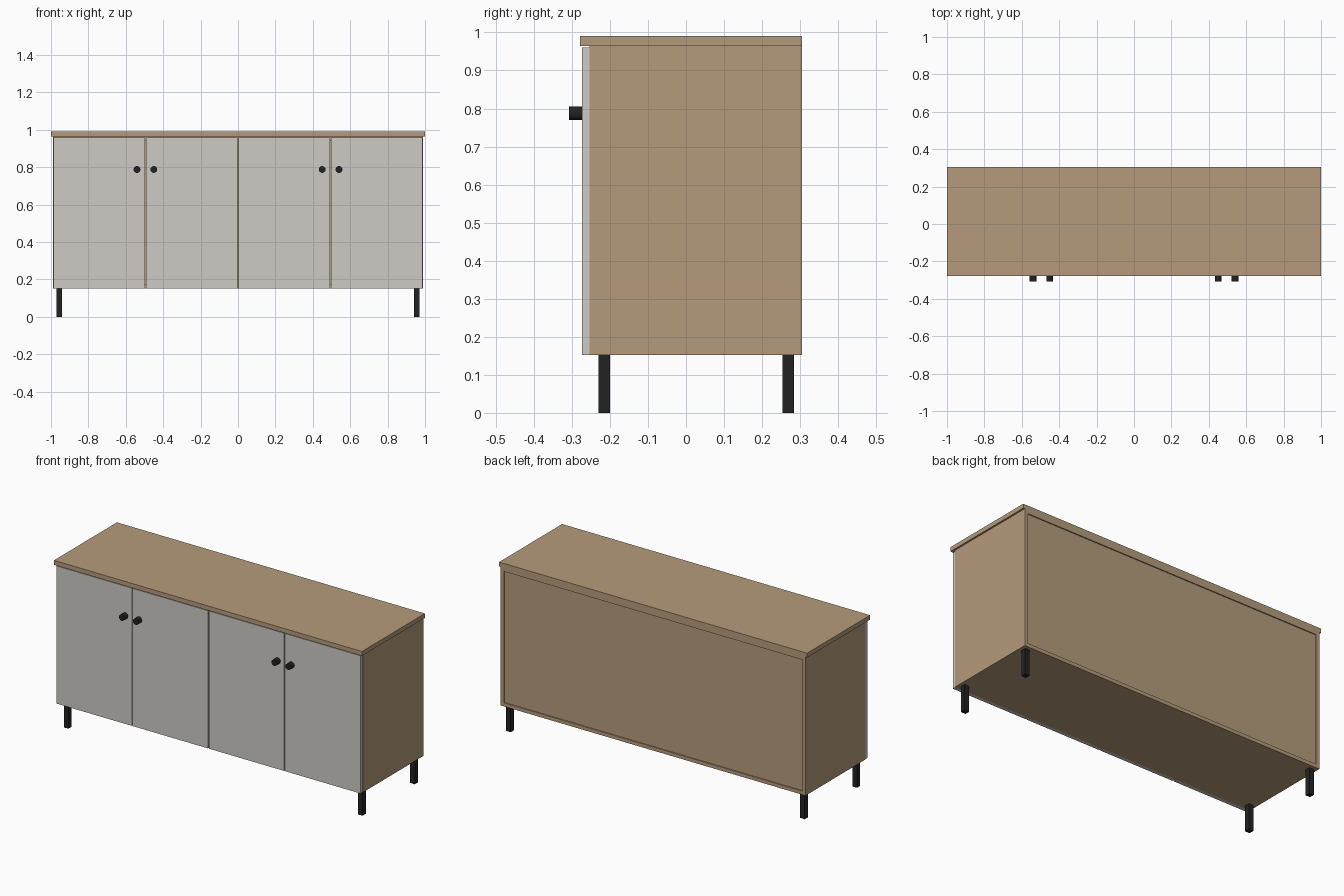
import bpy
import math

if "Cube" in bpy.data.objects:
    bpy.data.objects.remove(bpy.data.objects["Cube"])


def material(name, rgb):
    m = bpy.data.materials.new(name)
    m.diffuse_color = (*rgb, 1)
    m.use_nodes = True
    m.node_tree.nodes["Principled BSDF"].inputs["Base Color"].default_value = m.diffuse_color
    return m


WOOD = material("wood", (0.46, 0.33, 0.20))
PALE = material("pale_paint", (0.62, 0.60, 0.56))
BLACK = material("black_metal", (0.016, 0.016, 0.016))


def box(name, x, y, z, mat):
    """Box from (min, max) pairs."""
    bpy.ops.mesh.primitive_cube_add(size=1)
    ob = bpy.context.object
    ob.name = name
    ob.location = [(a + b) / 2 for a, b in (x, y, z)]
    ob.scale = [b - a for a, b in (x, y, z)]
    bpy.ops.object.transform_apply(location=False, rotation=False, scale=True)
    ob.data.materials.append(mat)
    return ob


W = 0.99                      # half width of the carcass
T = 0.021                     # panel thickness
FRONT, BACK = -0.253, 0.305
LOW, HIGH = 0.152, 0.965

# Worktop
box("worktop", (-1, 1), (-0.279, BACK), (HIGH, 0.991), WOOD)

# Carcass panels, with the back set in slightly
depth = (FRONT, BACK)
inner = (-W + T, W - T)
for side, s in (("left", -1), ("right", 1)):
    box(side + "_side_panel", sorted((s * W, s * (W - T))), depth, (LOW, HIGH), WOOD)
box("bottom_panel", inner, depth, (LOW, LOW + T), WOOD)
box("top_panel", inner, depth, (HIGH - T, HIGH), WOOD)
box("back_panel", inner, (BACK - 0.016, BACK - 0.006), (LOW + T, HIGH - T), WOOD)
box("centre_divider", (-T / 2, T / 2), (FRONT, BACK - 0.016), (LOW + T, HIGH - T), WOOD)

# Four doors, each with a round knob beside the paired seam
door_w = W / 2
gap = 0.003
for i in range(4):
    x0 = -W + i * door_w
    box(f"door_{i + 1}", (x0 + gap, x0 + door_w - gap), (-0.274, FRONT),
        (LOW, 0.960), PALE)
    knob_x = x0 + (door_w - 0.045 if i % 2 == 0 else 0.045)
    bpy.ops.mesh.primitive_cylinder_add(vertices=32, radius=0.018, depth=0.033,
                                        location=(knob_x, -0.2905, 0.788),
                                        rotation=(math.pi / 2, 0, 0))
    knob = bpy.context.object
    knob.name = f"knob_{i + 1}"
    knob.data.materials.append(BLACK)
    bpy.ops.object.shade_smooth_by_angle()

# Square legs
for side, s in (("left", -1), ("right", 1)):
    for end, y in (("front", -0.215), ("back", 0.269)):
        box(f"{end}_{side}_leg", sorted((s * 0.94, s * 0.97)),
            (y - 0.015, y + 0.015), (0, LOW), BLACK)
